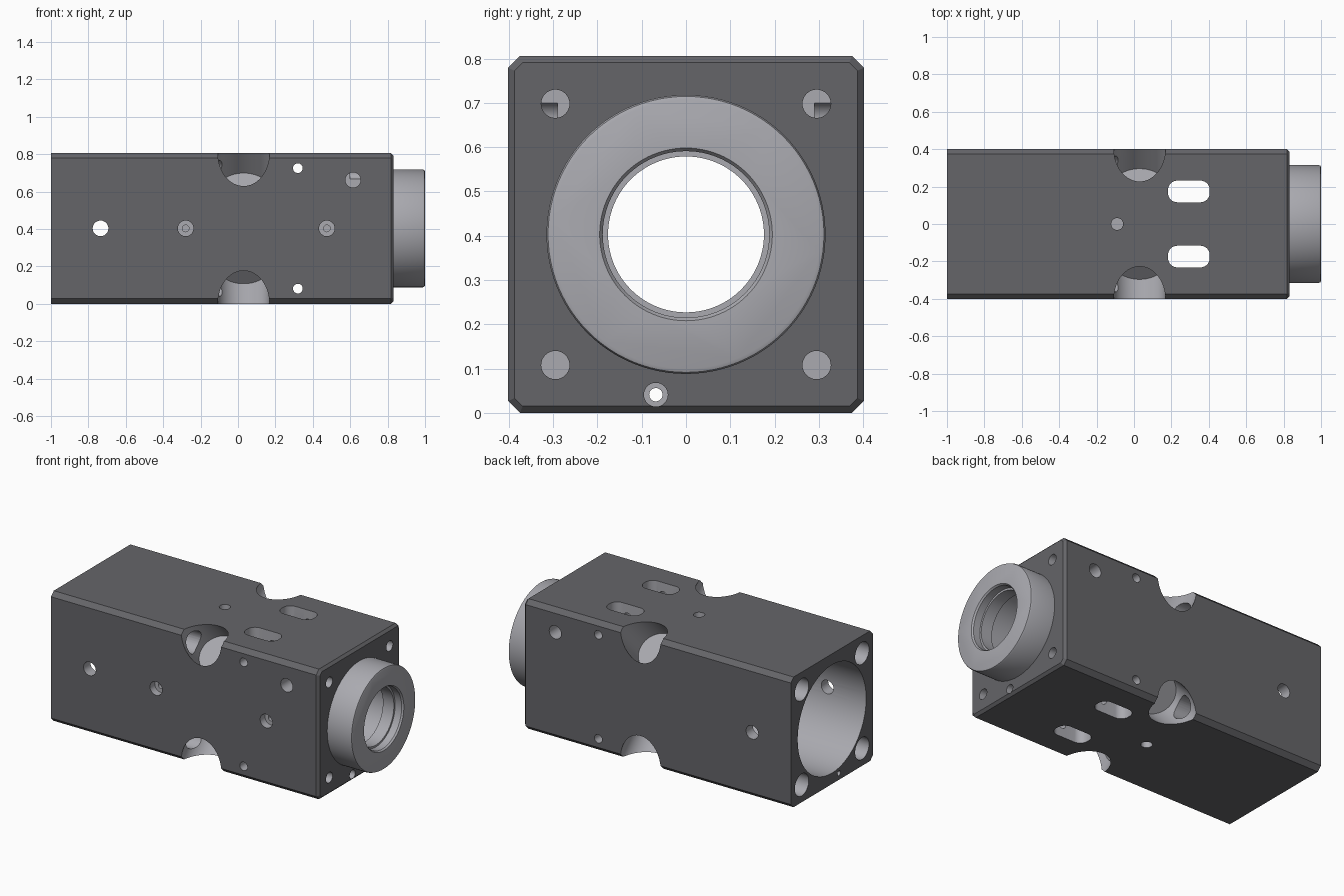
import bpy, bmesh, math
from mathutils import Matrix, Vector

if "Cube" in bpy.data.objects:
    bpy.data.objects.remove(bpy.data.objects["Cube"])

CZ = 0.403  # bore axis height


def material(name, v):
    m = bpy.data.materials.new(name)
    m.diffuse_color = (v, v, v * 1.08, 1)
    m.use_nodes = True
    m.node_tree.nodes["Principled BSDF"].inputs["Base Color"].default_value = m.diffuse_color
    return m


DARK, LIGHT = material("dark_metal", 0.13), material("light_metal", 0.4)


def finish(bm, name, mat):
    bmesh.ops.recalc_face_normals(bm, faces=bm.faces)
    me = bpy.data.meshes.new(name)
    bm.to_mesh(me)
    bm.free()
    me.materials.append(mat)
    ob = bpy.data.objects.new(name, me)
    bpy.context.collection.objects.link(ob)
    return ob


def box(name, lo, hi, mat, axis, bevel, segs=1, end_bevel=0):
    """Box with bevelled edges along one axis and optionally round its +x end."""
    lo, hi = Vector(lo), Vector(hi)
    bm = bmesh.new()
    bmesh.ops.create_cube(bm, size=1, matrix=Matrix.Translation((lo + hi) / 2) @ Matrix.Diagonal((*(hi - lo), 1)))
    along = [e for e in bm.edges if abs((e.verts[0].co - e.verts[1].co)[axis]) > 1e-4]
    bmesh.ops.bevel(bm, geom=along, offset=bevel, segments=segs, profile=0.5, affect='EDGES')
    if end_bevel:
        rim = [e for e in bm.edges if all(v.co.x > hi.x - 1e-4 for v in e.verts)]
        bmesh.ops.bevel(bm, geom=rim, offset=end_bevel, segments=1, profile=0.5, affect='EDGES')
    return finish(bm, name, mat)


def rod(p, q, r, segs=32, squash=1):
    p, q = Vector(p), Vector(q)
    d = q - p
    m = (Matrix.Translation((p + q) / 2) @ d.to_track_quat('Z', 'Y').to_matrix().to_4x4()
         @ Matrix.Diagonal((1, squash, 1, 1)))
    bm = bmesh.new()
    bmesh.ops.create_cone(bm, cap_ends=True, segments=segs, radius1=r, radius2=r, depth=d.length, matrix=m)
    return finish(bm, "cutter", LIGHT)


def lathe(name, profile, segs=96):
    """Solid of revolution about the bore axis from (x, radius) points."""
    bm = bmesh.new()
    rings = [[bm.verts.new((x, r * math.cos(2 * math.pi * i / segs), CZ + r * math.sin(2 * math.pi * i / segs)))
              for i in range(segs)] for x, r in profile]
    for a, b in zip(rings, rings[1:]):
        for i in range(segs):
            j = (i + 1) % segs
            bm.faces.new((a[i], a[j], b[j], b[i]))
    bm.faces.new(rings[0])
    bm.faces.new(rings[-1])
    return finish(bm, name, LIGHT)


# Main block with chamfered edges
body = box("housing", (-1, -0.402, 0), (0.832, 0.402, 0.806), DARK, 0, 0.027, 1, 0.015)


def boolean(tool, op='DIFFERENCE'):
    mod = body.modifiers.new("cut", 'BOOLEAN')
    mod.operation, mod.object, mod.solver = op, tool, 'EXACT'
    mod.material_mode = 'TRANSFER'
    bpy.context.view_layer.objects.active = body
    bpy.ops.object.modifier_apply(modifier=mod.name)
    bpy.data.objects.remove(tool)


# Round collar on the right end
boolean(lathe("collar", [(0.75, 0.315), (0.988, 0.315), (0.9965, 0.3115), (1, 0.303)]), 'UNION')

# Stepped bore
boolean(lathe("bore", [(-1.1, 0.335), (-0.15, 0.335), (-0.15, 0.25), (0.65, 0.25), (0.65, 0.21), (0.87, 0.21),
                       (0.87, 0.176), (0.945, 0.176), (0.945, 0.188), (0.99, 0.188), (1.0, 0.195), (1.1, 0.195)]))

# Corner features: diagonal pockets, deep counterbores, end screw holes, cross holes
for sy in (-1, 1):
    for sz in (-1, 1):
        boolean(rod((0.03, sy * 0.208, CZ + sz * 0.208), (0.03, sy * 0.6, CZ + sz * 0.6), 0.138, 64, 0.9))
        y, z = sy * 0.295, CZ + sz * 0.295
        boolean(rod((-1.1, y, z), (0.03, y, z), 0.068))
        boolean(rod((0.6, y, z), (0.9, y, z), 0.032))
for dz in (-0.322, 0.322):
    boolean(rod((0.32, -0.5, CZ + dz), (0.32, 0.5, CZ + dz), 0.026))

# Holes in the front and back faces
boolean(rod((-0.735, -0.5, CZ), (-0.735, 0.5, CZ), 0.042))
for x in (-0.28, 0.475):
    boolean(rod((x, -0.5, CZ), (x, -0.355, CZ), 0.042))
    boolean(rod((x, -0.45, CZ), (x, -0.1, CZ), 0.018))
for sy in (-1, 1):
    boolean(rod((0.615, sy * 0.5, 0.662), (0.615, sy * 0.29, 0.662), 0.041))

# Blind holes in top and bottom, long slots right through
boolean(rod((-0.09, 0, 0.7), (-0.09, 0, 0.9), 0.032))
boolean(rod((-0.09, 0, -0.1), (-0.09, 0, 0.1), 0.032))
for y in (-0.174, 0.174):
    boolean(box("slot", (0.182, y - 0.058, -0.1), (0.405, y + 0.058, 0.9), LIGHT, 2, 0.05, 8))

# Lengthwise small passage with a wider mouth
boolean(rod((-1.1, -0.068, 0.041), (0.9, -0.068, 0.041), 0.015))
boolean(rod((0.7, -0.068, 0.041), (0.9, -0.068, 0.041), 0.027))

bpy.ops.object.select_all(action='DESELECT')
body.select_set(True)
bpy.context.view_layer.objects.active = body
bpy.ops.object.shade_smooth_by_angle(angle=math.radians(25))
